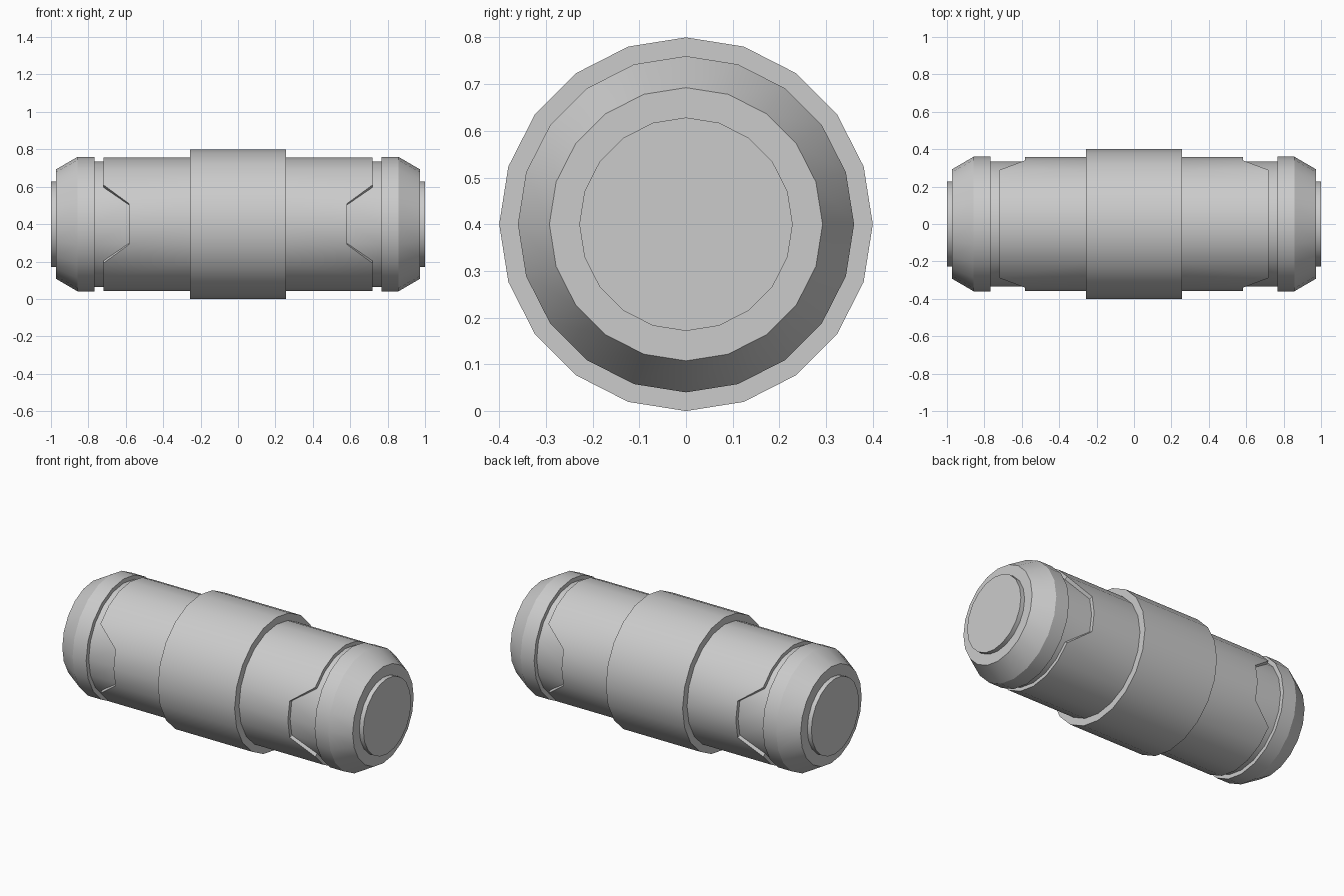
import bpy, bmesh, math

if "Cube" in bpy.data.objects:
    bpy.data.objects.remove(bpy.data.objects["Cube"])

SIDES = 20
AXIS_Z = 0.4


def sleeve_edge(i):
    """x of the sleeve's outer edge: cut back around the front and back sides."""
    k = i % (SIDES // 2)
    return 0.584 if min(k, SIDES // 2 - k) <= 1 else 0.72


def lathe(name, profile, cap=False, mirror=True):
    """Sweep (x, radius) pairs round the x axis; x may be a function of the side."""
    bm = bmesh.new()
    rings = []
    for x, r in profile:
        ring = []
        for i in range(SIDES):
            a = math.tau * i / SIDES
            px = x(i) if callable(x) else x
            ring.append(bm.verts.new((px, r * math.cos(a), AXIS_Z + r * math.sin(a))))
        rings.append(ring)
    for r0, r1 in zip(rings, rings[1:]):
        for i in range(SIDES):
            j = (i + 1) % SIDES
            bm.faces.new((r0[i], r0[j], r1[j], r1[i]))
    if cap:
        bm.faces.new(rings[-1])
    mesh = bpy.data.meshes.new(name)
    bm.to_mesh(mesh)
    bm.free()
    ob = bpy.data.objects.new(name, mesh)
    bpy.context.collection.objects.link(ob)
    bpy.ops.object.select_all(action='DESELECT')
    ob.select_set(True)
    bpy.context.view_layer.objects.active = ob
    bpy.ops.object.shade_smooth_by_angle(angle=math.radians(25))
    if mirror:
        ob.modifiers.new("Mirror", 'MIRROR').use_axis[0] = True
    return ob


# Raised band round the middle
lathe("centre_band", [(-0.257, 0.357), (-0.257, 0.4), (0.257, 0.4), (0.257, 0.357)],
      mirror=False)

# Sleeves with notched ends, stepping down into the groove
lathe("body_sleeve", [(0.257, 0.357), (sleeve_edge, 0.357),
                      (sleeve_edge, 0.335), (0.766, 0.335)])

# Chamfered end collars with a raised disc
lathe("end_cap", [(0.766, 0.335), (0.766, 0.36), (0.857, 0.36), (0.973, 0.2925),
                  (0.973, 0.2285), (1.0, 0.2285)], cap=True)
